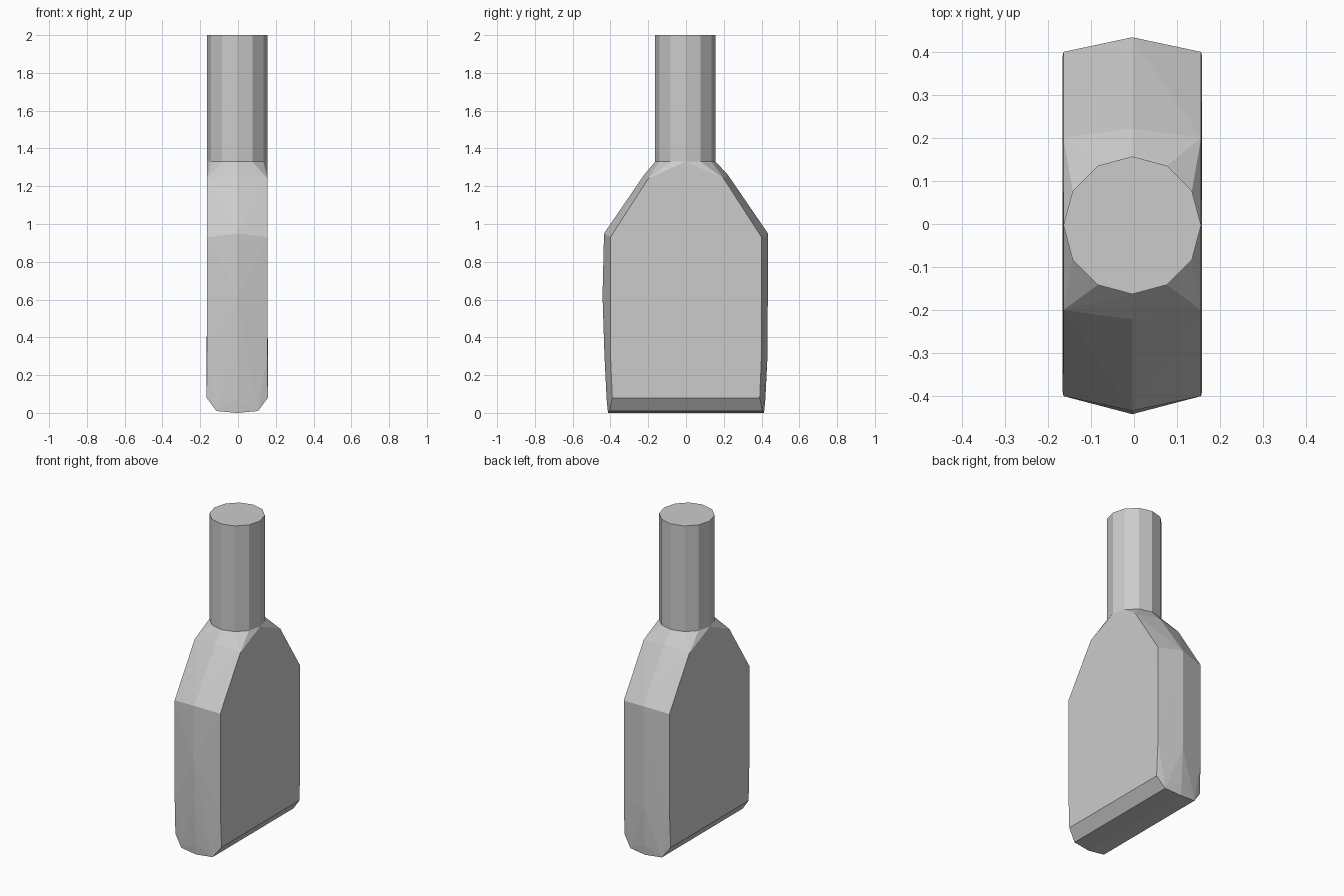
import bpy
import bmesh
from math import cos, sin, pi
from mathutils import Vector

cube = bpy.data.objects.get("Cube")
if cube:
    bpy.data.objects.remove(cube, do_unlink=True)

# Single flat grey
grey = bpy.data.materials.new("grey")
grey.use_nodes = True
colour = (0.6, 0.6, 0.6, 1)
grey.diffuse_color = colour
grey.node_tree.nodes["Principled BSDF"].inputs["Base Color"].default_value = colour

CX, CY = -0.004, -0.003
RADIUS, NECK_Z, TOP_Z = 0.16, 1.33, 2.0

# Body levels: half width, corner y, corner z, ridge y, ridge z
levels = [
    (0.11, 0.405, 0.01, 0.413, 0.0),
    (0.162, 0.39, 0.08, 0.42, 0.07),
    (0.16, 0.40, 0.31, 0.432, 0.31),
    (0.16, 0.40, 0.93, 0.434, 0.95),
    (0.16, 0.20, 1.24, 0.222, 1.26),
]
points = []
for width, corner_y, corner_z, ridge_y, ridge_z in levels:
    for side in (-1, 1):
        points.append((CX, side * ridge_y, ridge_z))
        points += [(CX + s * width, side * corner_y, corner_z) for s in (-1, 1)]

# Slight bulge on the front ridge
points.append((CX, -0.442, 0.62))

# Twelve-sided shoulder ring where the neck begins
points += [(CX + RADIUS * cos(i * pi / 6), CY + RADIUS * sin(i * pi / 6), NECK_Z)
           for i in range(12)]

# Faceted body wrapped around the levels
bm = bmesh.new()
for p in points:
    bm.verts.new(p)
bmesh.ops.convex_hull(bm, input=bm.verts)
bmesh.ops.dissolve_limit(bm, angle_limit=0.01, verts=bm.verts, edges=bm.edges)
bmesh.ops.recalc_face_normals(bm, faces=bm.faces)

# Straight neck pulled up from the shoulder ring
cap = [f for f in bm.faces if all(v.co.z > NECK_Z - 0.001 for v in f.verts)]
neck = bmesh.ops.extrude_face_region(bm, geom=cap)
top_verts = [g for g in neck["geom"] if isinstance(g, bmesh.types.BMVert)]
bmesh.ops.translate(bm, verts=top_verts, vec=Vector((0, 0, TOP_Z - NECK_Z)))
bmesh.ops.delete(bm, geom=[f for f in cap if f.is_valid], context="FACES_ONLY")
bmesh.ops.recalc_face_normals(bm, faces=bm.faces)

mesh = bpy.data.meshes.new("bottle")
bm.to_mesh(mesh)
bm.free()
mesh.materials.append(grey)
bottle = bpy.data.objects.new("bottle", mesh)
bpy.context.collection.objects.link(bottle)
